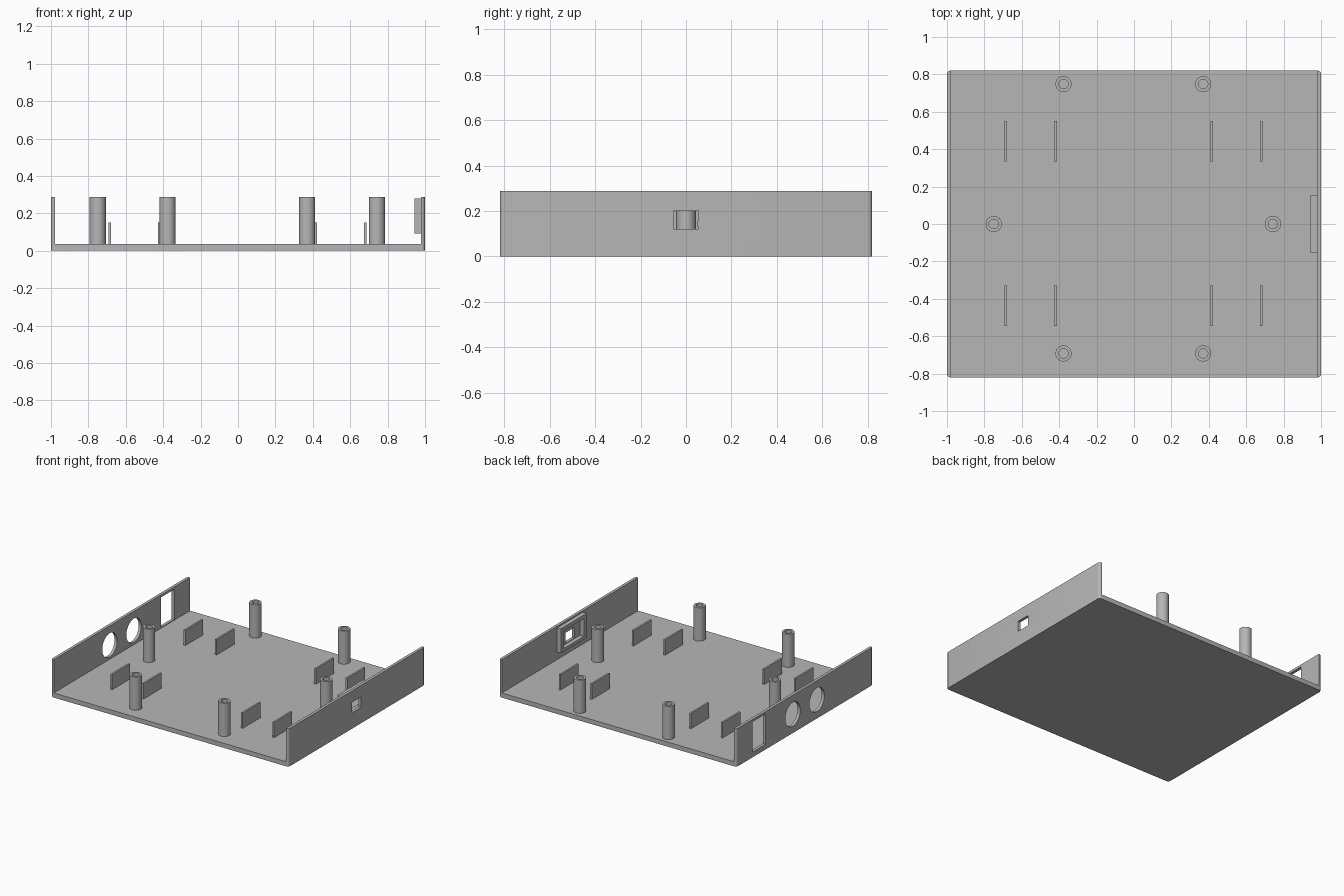
import bpy, bmesh, math
from mathutils import Vector, Matrix

if "Cube" in bpy.data.objects:
    bpy.data.objects.remove(bpy.data.objects["Cube"], do_unlink=True)

grey = bpy.data.materials.new("plain grey plastic")
COLOR = (0.47, 0.47, 0.47, 1)
grey.use_nodes = True
grey.diffuse_color = COLOR
grey.node_tree.nodes["Principled BSDF"].inputs["Base Color"].default_value = COLOR

HEIGHT, FLOOR, WALL, HALF_Y = 0.288, 0.035, 0.022, 0.82


def finish(bm, name):
    bmesh.ops.recalc_face_normals(bm, faces=bm.faces)
    mesh = bpy.data.meshes.new(name)
    bm.to_mesh(mesh)
    bm.free()
    mesh.materials.append(grey)
    obj = bpy.data.objects.new(name, mesh)
    bpy.context.collection.objects.link(obj)
    return obj


def box(name, low, high, corner=0):
    low, high = Vector(low), Vector(high)
    bm = bmesh.new()
    bmesh.ops.create_cube(bm, size=1)
    for v in bm.verts:
        v.co = Vector(a * b for a, b in zip(v.co, high - low)) + (low + high) / 2
    if corner:  # round the upright edges
        upright = [e for e in bm.edges
                   if abs(e.verts[0].co.z - e.verts[1].co.z) > 0.01]
        bmesh.ops.bevel(bm, geom=upright, offset=corner, segments=4,
                        profile=0.5, affect="EDGES")
    return finish(bm, name)


def rod_x(name, x, y, z, radius):
    bm = bmesh.new()
    place = Matrix.Translation((x, y, z)) @ Matrix.Rotation(math.pi / 2, 4, "Y")
    bmesh.ops.create_cone(bm, cap_ends=True, segments=48, radius1=radius,
                          radius2=radius, depth=0.2, matrix=place)
    return finish(bm, name)


def cut(obj, cutters):
    for c in cutters:
        c.hide_render = True
        mod = obj.modifiers.new("cut", "BOOLEAN")
        mod.operation, mod.solver, mod.object = "DIFFERENCE", "EXACT", c
    deps = bpy.context.evaluated_depsgraph_get()
    mesh = bpy.data.meshes.new_from_object(obj.evaluated_get(deps))
    obj.modifiers.clear()
    obj.data = mesh
    for c in cutters:
        bpy.data.objects.remove(c, do_unlink=True)


def smooth(obj):
    bpy.ops.object.select_all(action="DESELECT")
    obj.select_set(True)
    bpy.context.view_layer.objects.active = obj
    bpy.ops.object.shade_smooth_by_angle(angle=math.radians(30))


# Tray: floor with two side walls, open at front and back
tray = box("tray", (-1, -HALF_Y, 0), (1, HALF_Y, HEIGHT), corner=0.018)
cut(tray, [
    box("interior_cutter", (WALL - 1, -1, FLOOR), (1 - WALL, 1, 1)),
    box("small_port_cutter", (0.9, -0.055, 0.12), (1.1, 0.055, 0.2)),
    box("tall_port_cutter", (-1.1, 0.47, 0.04), (-0.9, 0.63, 0.27)),
    rod_x("round_port_cutter_front", -1, -0.147, 0.143, 0.09),
    rod_x("round_port_cutter_back", -1, 0.143, 0.143, 0.09),
])
smooth(tray)

# Raised frame around the small port
frame = box("port_frame", (0.945, -0.155, 0.092), (1 - WALL, 0.155, 0.278))
cut(frame, [box("frame_cutter", (0.9, -0.12, 0.115), (1.1, 0.12, 0.25))])

# Hollow screw posts
for i, (x, y) in enumerate([(-0.377, 0.748), (0.37, 0.748), (-0.75, 0),
                            (0.743, 0), (-0.377, -0.692), (0.37, -0.692)]):
    bm = bmesh.new()
    profile = [(0.025, FLOOR), (0.025, HEIGHT), (0.043, HEIGHT), (0.043, FLOOR)]
    verts = [bm.verts.new((r, 0, z)) for r, z in profile]
    edges = [bm.edges.new((verts[k], verts[(k + 1) % 4])) for k in range(4)]
    bmesh.ops.spin(bm, geom=verts + edges, cent=(0, 0, 0), axis=(0, 0, 1),
                   angle=math.tau, steps=32, use_merge=True)
    bmesh.ops.remove_doubles(bm, verts=bm.verts, dist=0.0001)
    post = finish(bm, f"screw_post_{i + 1}")
    post.location = (x, y, 0)
    smooth(post)

# Thin upright holding tabs
for x in (-0.685, -0.42, 0.415, 0.68):
    for side, y in (("front", -0.438), ("back", 0.442)):
        box(f"holding_tab_{side}", (x - 0.007, y - 0.108, FLOOR),
            (x + 0.007, y + 0.108, 0.152))
